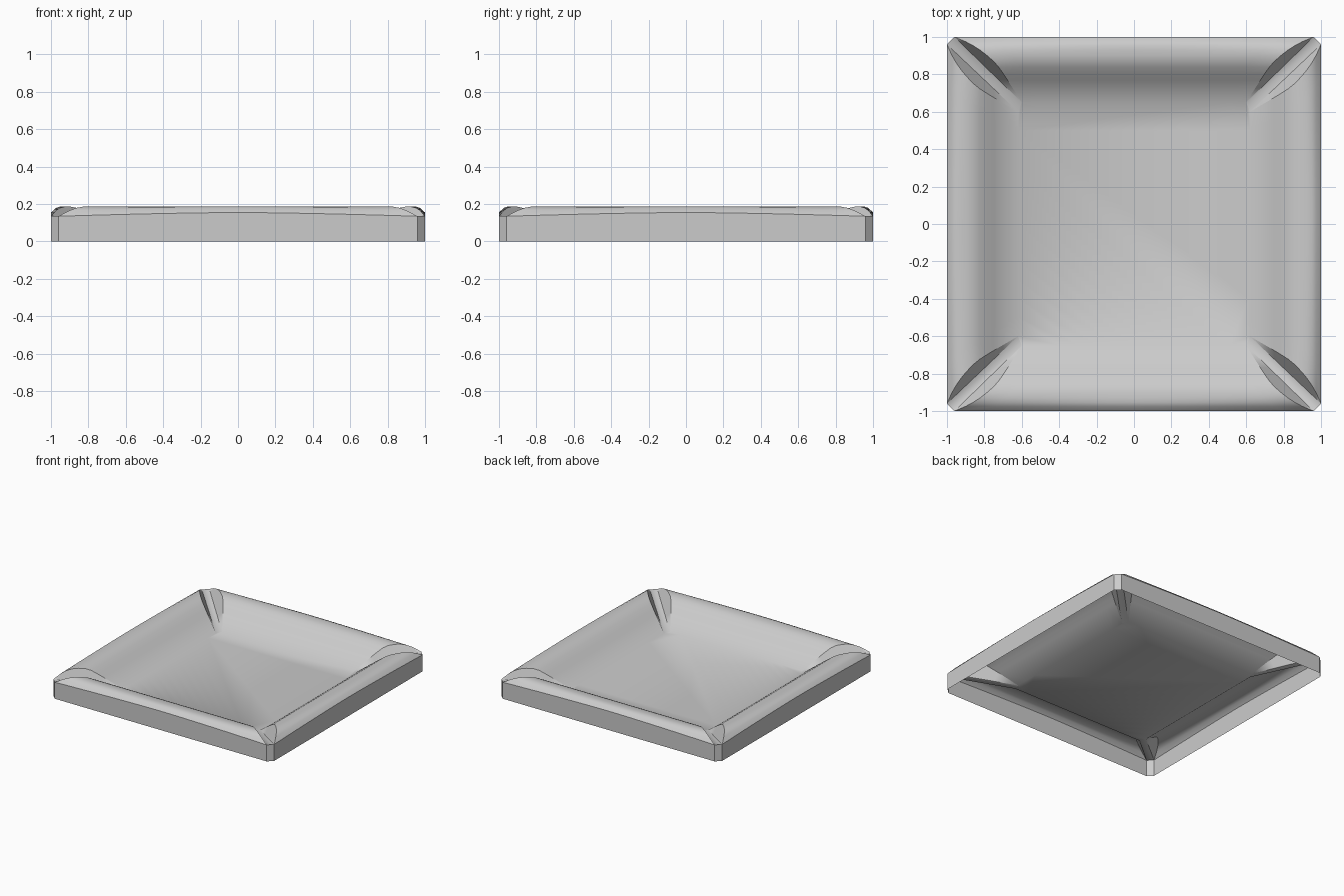
import bpy, bmesh, math
from mathutils import Vector

if "Cube" in bpy.data.objects:
    bpy.data.objects.remove(bpy.data.objects["Cube"])

FLOOR_Z, RIM_Z = 0.014, 0.135
# rolled rim section: (fraction from outer edge to floor edge, height)
PROFILE = [(0, 0.135), (0.07, 0.166), (0.13, 0.18), (0.2, 0.187), (0.28, 0.186),
           (0.37, 0.179), (0.46, 0.163), (0.56, 0.137), (0.66, 0.11), (1, FLOOR_Z)]
SEGS = 12


def base_z(t):
    return RIM_Z + (FLOOR_Z - RIM_Z) * t


def side_data(inner, inner_half):
    """Rows of (distance, half length at groove floor, half length at roll, z)."""
    rows = []
    for t, z in PROFILE:
        half = 0.96 + (inner_half - 0.96) * t
        rows.append((1 + (inner - 1) * t, half, half - 0.85 * (z - base_z(t)), z, t))
    return rows


# front/back sides and left/right sides differ slightly at the floor
ROWS_Y, ROWS_X = side_data(0.65, 0.60), side_data(0.62, 0.60)
SIDES = [(ROWS_Y, lambda u, d, z: Vector((u, -d, z))),
         (ROWS_X, lambda u, d, z: Vector((d, u, z))),
         (ROWS_Y, lambda u, d, z: Vector((-u, d, z))),
         (ROWS_X, lambda u, d, z: Vector((-d, -u, z)))]


def bowed(row, s, place):
    """Point on a roll, with the outer rim lifted in the middle."""
    d, _, end, z, t = row
    lift = 0.02 * (1 - abs(s) ** 1.5) * max(0, 1 - t / 0.2)
    return place(end * s, d, z + lift)


def finish(name, bm, smooth=None):
    bmesh.ops.remove_doubles(bm, verts=bm.verts, dist=1e-4)
    me = bpy.data.meshes.new(name)
    bm.to_mesh(me)
    bm.free()
    ob = bpy.data.objects.new(name, me)
    bpy.context.collection.objects.link(ob)
    if smooth:
        bpy.ops.object.select_all(action='DESELECT')
        ob.select_set(True)
        bpy.context.view_layer.objects.active = ob
        bpy.ops.object.shade_smooth_by_angle(angle=math.radians(smooth))
    return ob


def face(bm, pts):
    keep = []
    for p in pts:
        if not any((p - q).length < 1e-5 for q in keep):
            keep.append(p)
    if len(keep) > 2:
        bm.faces.new([bm.verts.new(p) for p in keep])


STEPS = [-1 + 2 * i / SEGS for i in range(SEGS + 1)]

# dish: four rolled sides and the recessed floor
bm = bmesh.new()
floor = []
for rows, place in SIDES:
    for a, b in zip(rows, rows[1:]):
        for s0, s1 in zip(STEPS, STEPS[1:]):
            face(bm, [bowed(a, s0, place), bowed(a, s1, place),
                      bowed(b, s1, place), bowed(b, s0, place)])
    floor += [bowed(rows[-1], s, place) for s in STEPS]
face(bm, floor)
finish("dish", bm, 60)

# outer wall: open below, with a narrow chamfer at each corner
bm = bmesh.new()
ring = [(bowed(rows[0], s, place)) for rows, place in SIDES for s in STEPS]
for p, q in zip(ring, ring[1:] + ring[:1]):
    face(bm, [Vector((p.x, p.y, 0)), Vector((q.x, q.y, 0)), q, p])
finish("outer_wall", bm)

# corner grooves: straight sloping floor and the cut ends of the rolls
bm = bmesh.new()
for i, (rows, place) in enumerate(SIDES):
    nrows, nplace = SIDES[(i + 1) % 4]
    a, b = rows[0], rows[-1]
    c, d = nrows[0], nrows[-1]
    face(bm, [place(a[1], a[0], a[3]), nplace(-c[1], c[0], c[3]),
              nplace(-d[1], d[0], d[3]), place(b[1], b[0], b[3])])
    for sign in (1, -1):
        for r, n in zip(rows, rows[1:]):
            pts = [place(sign * r[2], r[0], r[3]),
                   place(sign * r[1], r[0], base_z(r[4])),
                   place(sign * n[1], n[0], base_z(n[4])),
                   place(sign * n[2], n[0], n[3])]
            face(bm, pts if sign > 0 else pts[::-1])
finish("corner_grooves", bm, 25)
